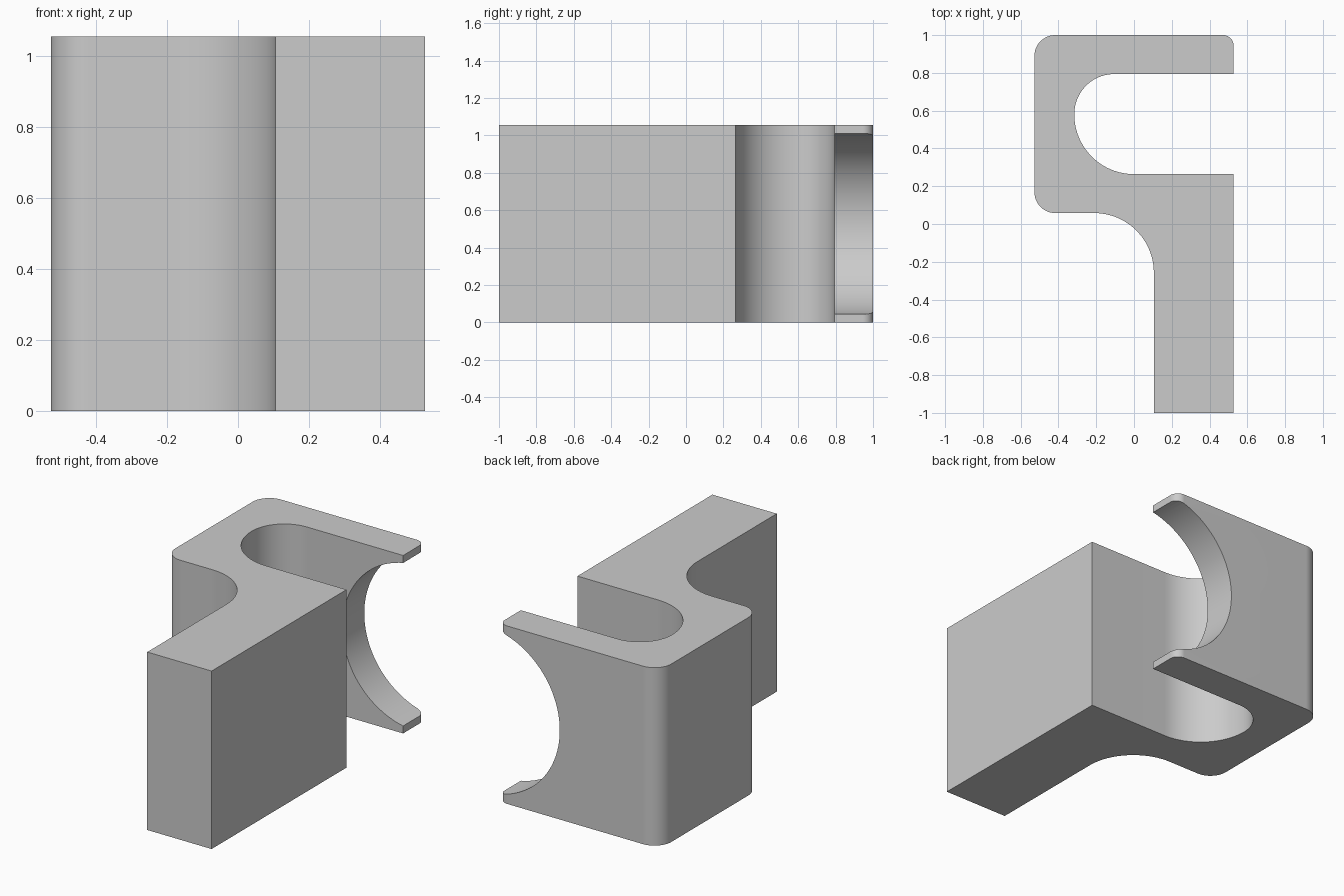
import bpy
import bmesh
from math import sin, cos, pi, radians
from mathutils import Vector

cube = bpy.data.objects.get("Cube")
if cube:
    bpy.data.objects.remove(cube, do_unlink=True)

HEIGHT = 1.055
HALF = 0.527

grey = bpy.data.materials.new("plain grey")
grey.use_nodes = True
colour = (0.6, 0.6, 0.6, 1)
grey.diffuse_color = colour
grey.node_tree.nodes["Principled BSDF"].inputs["Base Color"].default_value = colour


def rounded_outline(corners, steps=24):
    """Turn (x, y, radius) corners into an outline with tangent arcs."""
    points = []
    for i, (x, y, r) in enumerate(corners):
        here = Vector((x, y))
        if r == 0:
            points.append(here)
            continue
        before = (Vector(corners[i - 1][:2]) - here).normalized()
        after = (Vector(corners[(i + 1) % len(corners)][:2]) - here).normalized()
        centre = here + (before + after) * r
        for k in range(steps + 1):
            a = pi / 2 * k / steps
            points.append(centre - after * r * cos(a) - before * r * sin(a))
    return points


def extrude_outline(name, points, place, direction):
    """Make a solid by sweeping a flat outline along a straight direction."""
    bm = bmesh.new()
    face = bm.faces.new([bm.verts.new(place(p)) for p in points])
    swept = bmesh.ops.extrude_face_region(bm, geom=[face])["geom"]
    verts = [v for v in swept if isinstance(v, bmesh.types.BMVert)]
    bmesh.ops.translate(bm, verts=verts, vec=direction)
    bmesh.ops.recalc_face_normals(bm, faces=bm.faces)
    mesh = bpy.data.meshes.new(name)
    bm.to_mesh(mesh)
    bm.free()
    obj = bpy.data.objects.new(name, mesh)
    bpy.context.collection.objects.link(obj)
    mesh.materials.append(grey)
    return obj


# Hook-shaped clip with a straight mounting leg
corners = [
    (HALF, 1, 0.055), (-HALF, 1, 0.11), (-HALF, 0.058, 0.11),
    (0.105, 0.058, 0.316), (0.105, -1, 0), (HALF, -1, 0),
    (HALF, 0.264, 0), (-0.316, 0.264, 0.316),
    (-0.316, 0.794, 0.212), (HALF, 0.794, 0),
]
clip = extrude_outline("hook_clip", rounded_outline(corners),
                       lambda p: (p.x, p.y, 0), (0, 0, HEIGHT))

# Round notch through the rear wall
sides = 128
circle = [Vector((0.62 + 0.492 * cos(2 * pi * k / sides),
                  HEIGHT / 2 + 0.492 * sin(2 * pi * k / sides)))
          for k in range(sides)]
cutter = extrude_outline("notch_cutter", circle,
                         lambda p: (p.x, 0.6, p.y), (0, 0.6, 0))
cutter.hide_render = True

notch = clip.modifiers.new("notch", 'BOOLEAN')
notch.operation = 'DIFFERENCE'
notch.solver = 'EXACT'
notch.object = cutter

bpy.ops.object.select_all(action='DESELECT')
clip.select_set(True)
bpy.context.view_layer.objects.active = clip
bpy.ops.object.modifier_apply(modifier=notch.name)
bpy.data.objects.remove(cutter, do_unlink=True)
bpy.ops.object.shade_smooth_by_angle(angle=radians(30))
